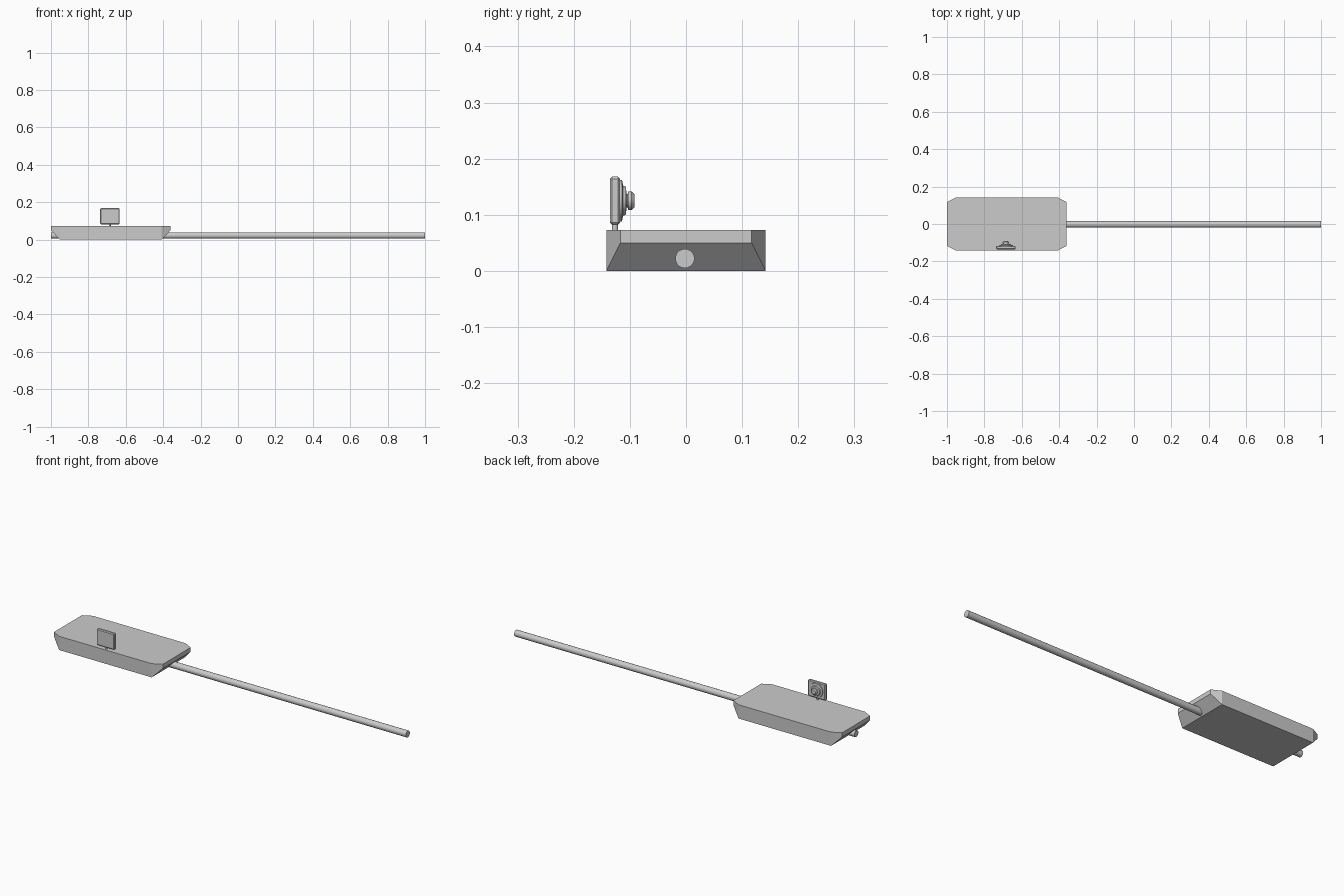
import bpy, bmesh, math
from mathutils import Matrix

if "Cube" in bpy.data.objects:
    bpy.data.objects.remove(bpy.data.objects["Cube"])

grey = bpy.data.materials.new("plain grey")
grey.diffuse_color = (0.6, 0.6, 0.6, 1)
grey.use_nodes = True
grey.node_tree.nodes["Principled BSDF"].inputs["Base Color"].default_value = grey.diffuse_color


def finish(name, bm, smooth=False):
    bmesh.ops.recalc_face_normals(bm, faces=bm.faces)
    me = bpy.data.meshes.new(name)
    bm.to_mesh(me)
    bm.free()
    me.materials.append(grey)
    ob = bpy.data.objects.new(name, me)
    bpy.context.collection.objects.link(ob)
    if smooth:
        bpy.context.view_layer.objects.active = ob
        ob.select_set(True)
        bpy.ops.object.shade_smooth_by_angle(angle=math.radians(35))
        ob.select_set(False)
    return ob


def lathe(name, profile, centre, axis, sides):
    """Closed solid from (distance along axis, radius) pairs."""
    bm = bmesh.new()
    rings = []
    for d, r in profile:
        ring = []
        for i in range(sides):
            a = 2 * math.pi * (i + 0.5) / sides
            u, v = r * math.cos(a), r * math.sin(a)
            p = {"x": (d, u, v), "y": (u, d, v), "z": (u, v, d)}[axis]
            ring.append(bm.verts.new([c + q for c, q in zip(centre, p)]))
        rings.append(ring)
    for a, b in zip(rings, rings[1:]):
        for i in range(sides):
            j = (i + 1) % sides
            bm.faces.new((a[i], a[j], b[j], b[i]))
    bm.faces.new(rings[0])
    bm.faces.new(rings[-1])
    return finish(name, bm, True)


# Tray: rectangular base flaring into a corner-cut rim
cx, hx, hy = -0.68, 0.32, 0.142
bx, ry = 0.272, 0.117
bm = bmesh.new()
rim = [(hx, -ry), (hx, ry), (bx, hy), (-bx, hy),
       (-hx, ry), (-hx, -ry), (-bx, -hy), (bx, -hy)]
rows = [[bm.verts.new((cx + x, y, z)) for x, y in rim] for z in (0, 0.05, 0.073)]
for v in rows[0]:
    v.co.x = cx + math.copysign(bx, v.co.x - cx)
    v.co.y = math.copysign(hy, v.co.y)
for a, b in zip(rows, rows[1:]):
    for i in range(8):
        j = (i + 1) % 8
        bm.faces.new((a[i], a[j], b[j], b[i]))
bm.faces.new(rows[0])
bm.faces.new(rows[2])
bmesh.ops.remove_doubles(bm, verts=bm.verts, dist=0.0005)
finish("tray", bm)

# Long rod through the tray
lathe("rod", [(-1, 0.0172), (1, 0.0172)], (0, -0.002, 0.022), "x", 16)

# Upright plate with bevelled edges
bm = bmesh.new()
bmesh.ops.create_cube(bm, size=1, matrix=Matrix.Translation((-0.685, -0.1265, 0.125))
                      @ Matrix.Diagonal((0.104, 0.018, 0.086, 1)))
bmesh.ops.bevel(bm, geom=bm.edges[:], offset=0.004, segments=1, affect='EDGES')
finish("upright_plate", bm)

# Short post under the plate
lathe("plate_post", [(0.07, 0.0055), (0.086, 0.0055)], (-0.685, -0.1265, 0), "z", 12)

# Stepped knob on the back of the plate
lathe("back_knob", [(-0.119, 0.038), (-0.114, 0.037), (-0.112, 0.027), (-0.107, 0.025),
                    (-0.106, 0.012), (-0.104, 0.012), (-0.103, 0.017), (-0.097, 0.017),
                    (-0.092, 0.012)], (-0.685, 0, 0.125), "y", 24)
